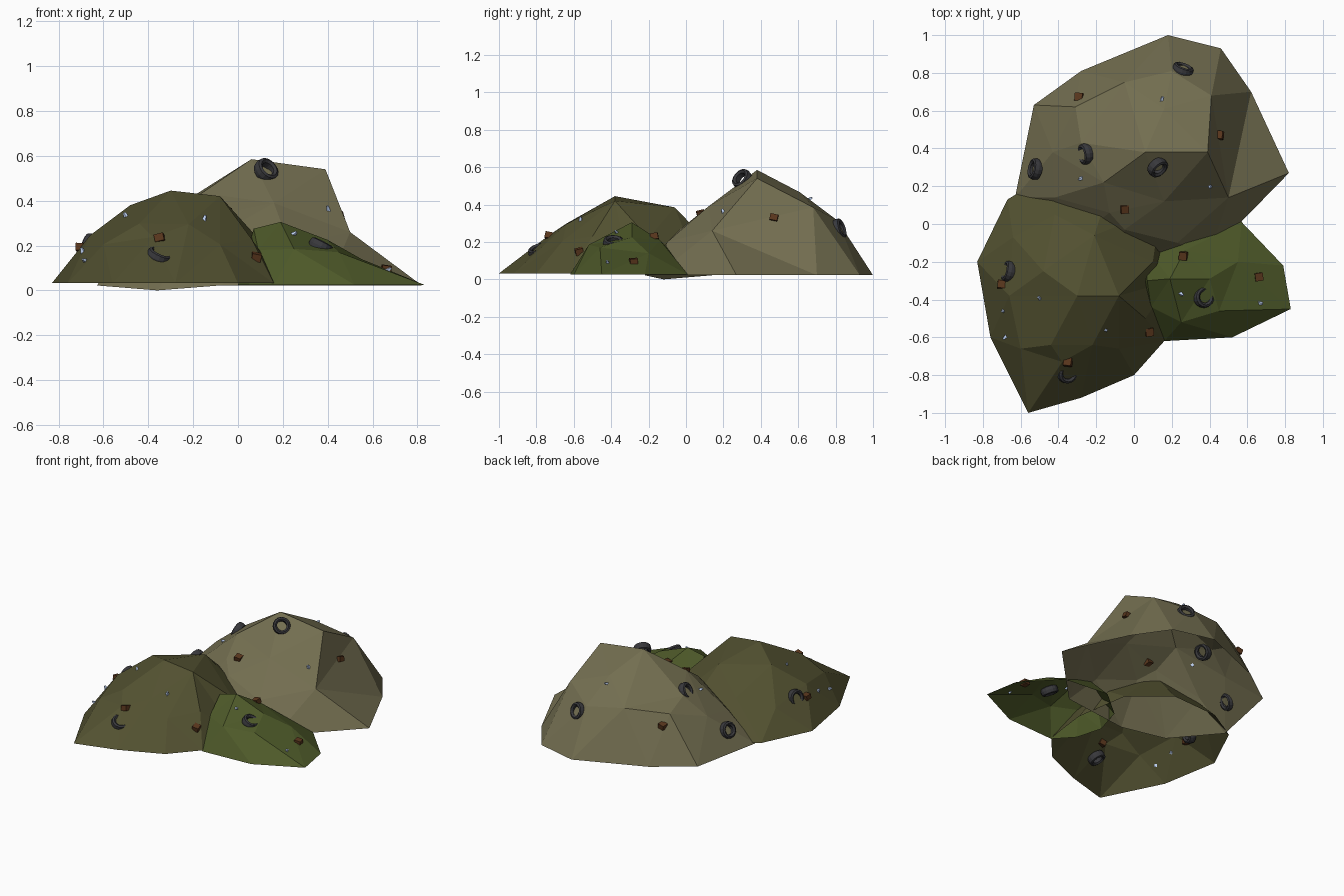
import bpy, bmesh, math, random
from mathutils import Vector, Matrix, Euler
from mathutils.geometry import delaunay_2d_cdt
from mathutils.bvhtree import BVHTree

if "Cube" in bpy.data.objects:
    bpy.data.objects.remove(bpy.data.objects["Cube"])

random.seed(4)


def material(name, rgb):
    m = bpy.data.materials.new(name)
    m.diffuse_color = (*rgb, 1)
    m.use_nodes = True
    m.node_tree.nodes["Principled BSDF"].inputs["Base Color"].default_value = m.diffuse_color
    return m


TAN = material("tan_dirt", (0.17, 0.155, 0.08))
OLIVE = material("olive_dirt", (0.085, 0.082, 0.03))
GREEN = material("green_dirt", (0.075, 0.10, 0.022))
RUBBER = material("rubber", (0.04, 0.04, 0.045))
RUST = material("rust", (0.10, 0.037, 0.012))
GLASS = material("glass", (0.55, 0.68, 0.95))


def finish(name, bm, mat):
    me = bpy.data.meshes.new(name)
    bm.to_mesh(me)
    bm.free()
    me.materials.append(mat)
    ob = bpy.data.objects.new(name, me)
    bpy.context.collection.objects.link(ob)
    return ob


def mound(name, mat, rim, base_z, peaks, dips={}, creases=()):
    """Faceted open-bottomed heap: rim outline plus high points, triangulated."""
    pts = [Vector((x, y, dips.get(i, base_z))) for i, (x, y) in enumerate(rim)]
    pts += [Vector(p) for p in peaks]
    n = len(rim)
    edges = [(i, (i + 1) % n) for i in range(n)] + [(n + a, n + b) for a, b in creases]
    out = delaunay_2d_cdt([p.xy for p in pts], edges, [], 1, 1e-5)
    bm = bmesh.new()
    vs = [bm.verts.new((v.x, v.y, pts[o[0]].z)) for v, o in zip(out[0], out[3])]
    for f in out[2]:
        bm.faces.new([vs[i] for i in f])
    for f in bm.faces:
        f.normal_update()
        if f.normal.z < 0:
            f.normal_flip()
    tree = BVHTree.FromBMesh(bm)
    finish(name, bm, mat)
    return tree


# Three overlapping heaps
tan = mound("tan_mound", TAN,
            [(-.63, .14), (-.36, -.12), (-.08, -.22), (.40, -.16), (.82, .27),
             (.62, .70), (.46, .93), (.18, 1.0), (-.28, .81), (-.53, .63)], .022,
            [(.06, .38, .585), (.39, .38, .54), (.50, .14, .26), (.41, .68, .385),
             (.16, .61, .465), (.2, .81, .315), (-.05, .75, .345), (-.31, .62, .325),
             (-.16, .22, .435), (-.28, .43, .37), (-.43, .38, .25), (-.42, .14, .20),
             (-.13, .06, .33), (.23, -.1, .2), (.16, .12, .39), (-.05, -.03, .27)],
            {1: 0.0}, [(2, 3)])
olive = mound("olive_mound", OLIVE,
              [(-.67, .13), (-.83, -.2), (-.76, -.6), (-.56, -1), (-.28, -.92),
               (0, -.8), (.16, -.62), (.2, -.3), (.14, .08), (-.1, .28), (-.45, .26)], .032,
              [(-.30, -.38, .445), (-.08, -.38, .42), (-.48, -.25, .38),
               (-.21, -.06, .385), (-.66, -.38, .245), (-.44, -.64, .298),
               (-.22, -.64, .295), (-.38, -.73, .238), (-.6, -.66, .205),
               (.06, -.5, .23), (.10, -.2, .22), (-.64, -.07, .19),
               (-.42, .05, .25), (-.08, -.66, .205)])
green = mound("green_mound", GREEN,
              [(.16, -.62), (.52, -.60), (.83, -.45), (.79, -.22), (.57, .01),
               (.25, .04), (.06, -.12), (.0, -.32), (.05, -.5)], .025,
              [(.19, -.29, .305), (.07, -.3, .275), (.40, -.29, .225),
               (.45, -.46, .17), (.25, -.52, .185), (.27, -.14, .21),
               (.55, -.2, .14), (.09, -.44, .18)])


def surface(tree, x, y):
    hit, normal, _, _ = tree.ray_cast(Vector((x, y, 5)), Vector((0, 0, -1)))
    return hit, normal


def place(ob, tree, x, y, lift, tilt, spin=None):
    hit, normal = surface(tree, x, y)
    q = normal.to_track_quat('Z', 'Y')
    turn = Euler((tilt, 0, random.uniform(0, 6.28) if spin is None else spin)).to_quaternion()
    ob.matrix_world = Matrix.LocRotScale(hit + normal * lift, q @ turn, None)


def tyre(name):
    """Revolved rounded-rectangle tread section."""
    prof = [(.031, -.016), (.042, -.025), (.053, -.02), (.057, 0),
            (.053, .02), (.042, .025), (.031, .016)]
    bm = bmesh.new()
    n = 16
    rings = [[bm.verts.new((r * math.cos(a), r * math.sin(a), z)) for r, z in prof]
             for a in (2 * math.pi * i / n for i in range(n))]
    for i in range(n):
        for j in range(len(prof)):
            k = (j + 1) % len(prof)
            a, b = rings[i], rings[(i + 1) % n]
            bm.faces.new((a[j], b[j], b[k], a[k]))
    return finish(name, bm, RUBBER)


# Half-buried tyres: heap, x, y, lift, tilt, spin
tyres = [(tan, .26, .82, -.005, .3, 0), (tan, -.52, .29, .004, .2, 0),
         (tan, -.26, .37, -.005, .5, 0), (olive, -.67, -.25, -.008, .5, 0),
         (olive, -.35, -.80, -.018, .45, 2.4), (green, .37, -.39, -.008, .45, 1.8)]
for i, (t, x, y, lift, tilt, spin) in enumerate(tyres):
    place(tyre(f"tyre_{i}"), t, x, y, lift, tilt, spin)
top = tyre("tyre_top")
top.matrix_world = Matrix.LocRotScale(
    Vector((.125, .30, .535)), Vector((.55, -.6, .5)).to_track_quat('Z', 'Y'), None)

# Rusty scrap blocks
blocks = [(tan, -.29, .67), (tan, .45, .47), (tan, -.05, .08), (olive, -.70, -.32),
          (olive, -.35, -.73), (olive, .08, -.57), (green, .26, -.17), (green, .66, -.28)]
for i, (t, x, y) in enumerate(blocks):
    bm = bmesh.new()
    bmesh.ops.create_cube(bm, size=.042)
    bmesh.ops.scale(bm, vec=(1, 1, .8), verts=bm.verts)
    ob = finish(f"scrap_block_{i}", bm, RUST)
    hit, normal = surface(t, x, y)
    ob.matrix_world = Matrix.LocRotScale(
        hit + normal * .002,
        Euler((random.uniform(-.3, .3), random.uniform(-.3, .3), random.uniform(-.2, .2))).to_quaternion(), None)

# Glass shards
shards = [(tan, .15, .66), (tan, -.28, .24), (tan, .40, .20), (olive, -.50, -.39),
          (olive, -.69, -.46), (olive, -.68, -.60), (olive, -.15, -.56),
          (green, .25, -.37), (green, .67, -.42)]
for i, (t, x, y) in enumerate(shards):
    bm = bmesh.new()
    bmesh.ops.create_cone(bm, cap_ends=True, segments=4, radius1=.013, radius2=.006, depth=.026)
    place(finish(f"glass_shard_{i}", bm, GLASS), t, x, y, .005, .5)
